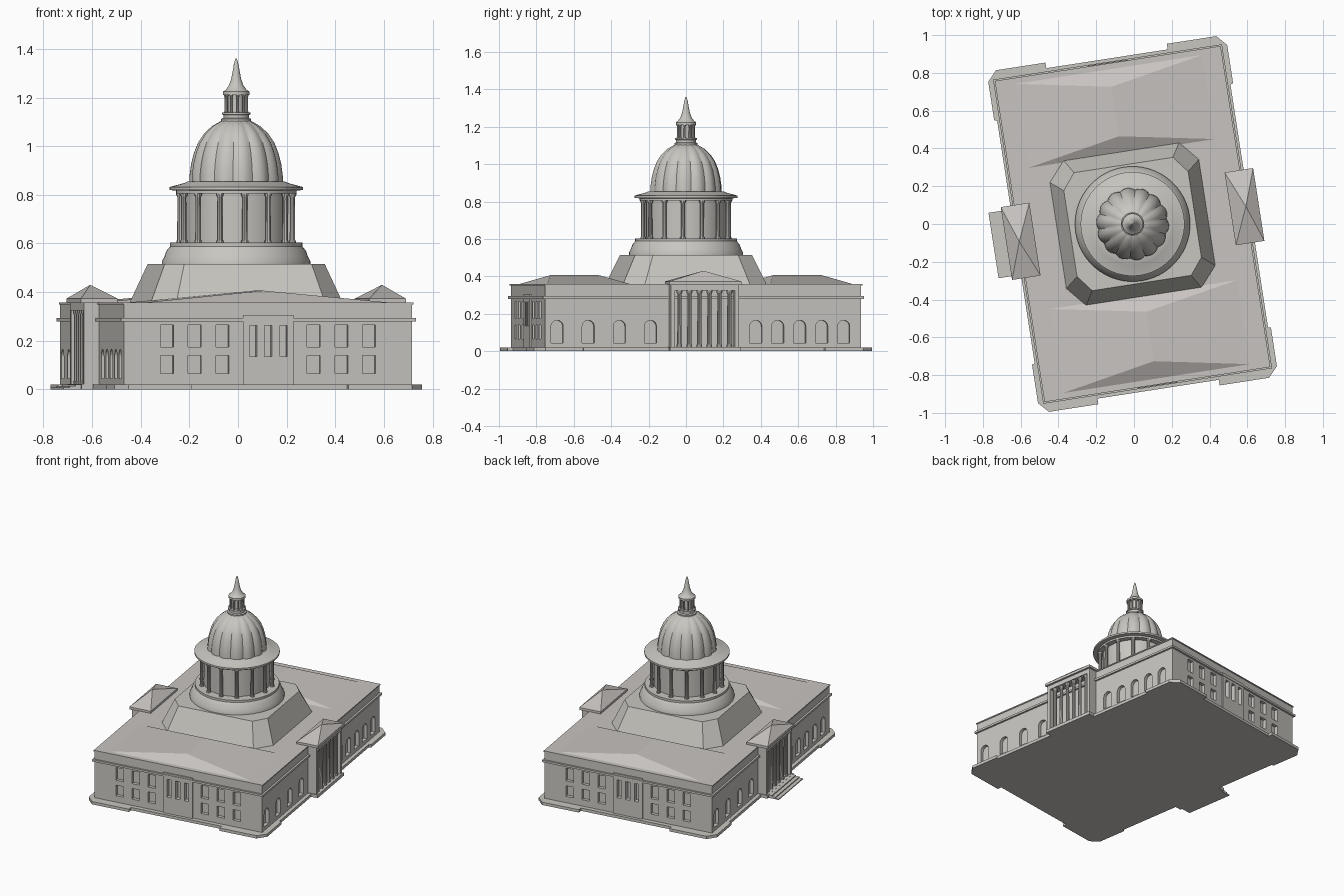
import bpy, bmesh, math
from mathutils import Matrix

if "Cube" in bpy.data.objects:
    bpy.data.objects.remove(bpy.data.objects["Cube"], do_unlink=True)

# The whole building stands slightly turned on its plot
TURN = Matrix.Translation((-0.0075, 0, 0)) @ Matrix.Rotation(math.radians(8.8), 4, 'Z')
HALF = Matrix.Rotation(math.pi, 4, 'Z')
SIDES = ((Matrix.Identity(4), "left"), (HALF, "right"))
ENDS = ((Matrix.Identity(4), "back"), (HALF, "front"))


def material(name, rgb):
    m = bpy.data.materials.new(name)
    m.use_nodes = True
    m.diffuse_color = (*rgb, 1)
    m.node_tree.nodes["Principled BSDF"].inputs["Base Color"].default_value = (*rgb, 1)
    return m


STONE = material("pale stone", (0.58, 0.565, 0.53))
ROOF = material("warm roof stone", (0.58, 0.55, 0.53))


def finish(name, bm, mat=STONE, smooth=False):
    bmesh.ops.recalc_face_normals(bm, faces=bm.faces)
    bm.transform(TURN)
    me = bpy.data.meshes.new(name)
    bm.to_mesh(me)
    bm.free()
    me.materials.append(mat)
    ob = bpy.data.objects.new(name, me)
    bpy.context.collection.objects.link(ob)
    if smooth:
        bpy.ops.object.select_all(action='DESELECT')
        ob.select_set(True)
        bpy.context.view_layer.objects.active = ob
        bpy.ops.object.shade_smooth_by_angle(angle=math.radians(32))
    return ob


def loft(bm, rings):
    """Skin a stack of equal point rings and cap both ends."""
    vs = [[bm.verts.new(p) for p in ring] for ring in rings]
    n = len(vs[0])
    for a, b in zip(vs, vs[1:]):
        for i in range(n):
            j = (i + 1) % n
            bm.faces.new((a[i], a[j], b[j], b[i]))
    bm.faces.new(vs[0][::-1])
    bm.faces.new(vs[-1])


def slab(bm, outline, z0, z1):
    loft(bm, [[(x, y, z) for x, y in outline] for z in (z0, z1)])


def rect(x0, x1, y0, y1):
    return [(x0, y0), (x1, y0), (x1, y1), (x0, y1)]


def box(bm, x0, x1, y0, y1, z0, z1, turn=None):
    part = bmesh.new()
    slab(part, rect(x0, x1, y0, y1), z0, z1)
    merge(bm, part, turn)


def merge(bm, part, turn=None):
    if turn is not None:
        part.transform(turn)
    me = bpy.data.meshes.new("scratch")
    part.to_mesh(me)
    part.free()
    bm.from_mesh(me)
    bpy.data.meshes.remove(me)


def mirror4(q):
    """Complete an outline from its +x +y quarter, running from +x to +y."""
    return (q + [(-x, y) for x, y in q[::-1]] + [(-x, -y) for x, y in q]
            + [(x, -y) for x, y in q[::-1]])


def lathe(bm, profile, n=56, lobes=0, cx=0, cy=0):
    rings = []
    for r, z in profile:
        ring = []
        for i in range(n):
            a = 2 * math.pi * i / n
            k = 1 - 0.06 * (1 - abs(math.sin(lobes * a / 2))) if lobes else 1
            ring.append((cx + r * k * math.cos(a), cy + r * k * math.sin(a), z))
        rings.append(ring)
    loft(bm, rings)


def colonnade(name, count, radius, r, z0, z1):
    bm = bmesh.new()
    for i in range(count):
        a = 2 * math.pi * (i + 0.5) / count
        x, y = radius * math.cos(a), radius * math.sin(a)
        lathe(bm, [(r * 1.3, z0), (r * 1.3, z0 + r), (r, z0 + r), (r * 0.9, z1 - r * 2),
                   (r * 1.4, z1 - r), (r * 1.4, z1)], 10, cx=x, cy=y)
    finish(name, bm, smooth=True)


# Plinth with corner pads
bm = bmesh.new()
slab(bm, mirror4([(0.625, 0.65), (0.64, 0.655), (0.64, 0.86), (0.59, 0.915),
                  (0.325, 0.915), (0.325, 0.885)]), 0, 0.02)
finish("plinth", bm)

# Window and arch cutters
cut = bmesh.new()
for turn, _ in ENDS:
    for s in (-1, 1):
        for x in (0.19, 0.305, 0.42):
            for z0, z1 in ((0.065, 0.14), (0.175, 0.265)):
                box(cut, s * x - 0.027, s * x + 0.027, 0.832, 0.9, z0, z1, turn)
    for x in (-0.063, 0, 0.063):
        box(cut, x - 0.015, x + 0.015, 0.832, 0.9, 0.135, 0.262, turn)
for turn, _ in SIDES:
    for count, first, last in ((5, 0.285, 0.76), (4, -0.285, -0.79)):
        for i in range(count):
            y = first + (last - first) * i / (count - 1)
            w, spring = 0.033, 0.132
            arch = [(y - w, 0.045), (y + w, 0.045)]
            arch += [(y + w * math.cos(t * math.pi / 10), spring + w * math.sin(t * math.pi / 10))
                     for t in range(11)]
            part = bmesh.new()
            loft(part, [[(x, u, z) for u, z in arch] for x in (0.577, 0.65)])
            merge(cut, part, turn)
cutter = finish("opening_cutter", cut)
cutter.hide_render = True


def carve(ob):
    mod = ob.modifiers.new("openings", 'BOOLEAN')
    mod.operation, mod.solver, mod.object = 'DIFFERENCE', 'EXACT', cutter
    dg = bpy.context.evaluated_depsgraph_get()
    me = bpy.data.meshes.new_from_object(ob.evaluated_get(dg))
    ob.modifiers.clear()
    ob.data = me


# Main block and its projecting end bays
bm = bmesh.new()
slab(bm, rect(-0.6, 0.6, -0.855, 0.855), 0.01, 0.355)
carve(finish("main_walls", bm))
for turn, side in ENDS:
    bm = bmesh.new()
    box(bm, -0.105, 0.105, 0.845, 0.864, 0.015, 0.305, turn)
    carve(finish(side + "_bay", bm))
bpy.data.objects.remove(cutter, do_unlink=True)

# Cornice band and flat roof
bm = bmesh.new()
slab(bm, rect(-0.613, 0.613, -0.868, 0.868), 0.28, 0.294)
finish("cornice", bm)
bm = bmesh.new()
slab(bm, rect(-0.605, 0.605, -0.86, 0.86), 0.35, 0.358)
finish("flat_roof", bm, ROOF)

# Low hipped roofs over both ends
for turn, side in ENDS:
    bm = bmesh.new()
    v = [bm.verts.new((x, y, 0.357)) for x, y in rect(-0.51, 0.51, 0.376, 0.83)]
    a, b = bm.verts.new((0, 0.47, 0.406)), bm.verts.new((0, 0.735, 0.406))
    for f in ((v[0], v[1], a), (v[1], v[2], b, a), (v[2], v[3], b), (v[3], v[0], a, b), v[::-1]):
        bm.faces.new(f)
    bm.transform(turn)
    finish(side + "_hip_roof", bm, ROOF)

# Side porches
for turn, side in SIDES:
    bm = bmesh.new()
    box(bm, 0.58, 0.672, -0.19, 0.19, 0, 0.022, turn)
    for s in (-1, 1):
        box(bm, 0.58, 0.662, s * 0.173 - 0.011, s * 0.173 + 0.011, 0.02, 0.33, turn)
    box(bm, 0.58, 0.662, -0.184, 0.184, 0.325, 0.358, turn)
    finish(side + "_porch_frame", bm)
    bm = bmesh.new()
    for i in range(6):
        part = bmesh.new()
        lathe(part, [(0.015, 0.02), (0.015, 0.035), (0.012, 0.035), (0.011, 0.305),
                     (0.016, 0.315), (0.016, 0.327)], 10, cx=0.642, cy=-0.135 + 0.054 * i)
        merge(bm, part, turn)
    finish(side + "_porch_columns", bm, smooth=True)
    bm = bmesh.new()
    base = rect(0.523, 0.676, -0.195, 0.195)
    slab(bm, base, 0.355, 0.373)
    apex = bm.verts.new((0.607, 0, 0.43))
    v = [bm.verts.new((x, y, 0.373)) for x, y in base]
    for i in range(4):
        bm.faces.new((v[i], v[(i + 1) % 4], apex))
    bm.transform(turn)
    finish(side + "_porch_roof", bm, ROOF)
bm = bmesh.new()
for x, z in ((-0.745, 0.007), (-0.72, 0.014), (-0.695, 0.021)):
    box(bm, x, -0.6, -0.175, 0.175, 0, z)
finish("entrance_steps", bm)

# Chamfered pedestal under the dome
bm = bmesh.new()
low = mirror4([(0.4, 0.285), (0.31, 0.39)])
high = mirror4([(0.333, 0.23), (0.265, 0.316)])
loft(bm, [[(x, y, 0.355) for x, y in low], [(x, y, 0.515) for x, y in high]])
finish("dome_pedestal", bm)

# Round base, drum and gallery
bm = bmesh.new()
lathe(bm, [(0.305, 0.51), (0.305, 0.528), (0.296, 0.545), (0.287, 0.57), (0.272, 0.588),
           (0.272, 0.603)])
finish("drum_base", bm, smooth=True)
bm = bmesh.new()
lathe(bm, [(0.212, 0.6), (0.212, 0.82)])
finish("drum", bm, smooth=True)
colonnade("drum_columns", 14, 0.232, 0.0115, 0.6, 0.812)
bm = bmesh.new()
lathe(bm, [(0.248, 0.805), (0.248, 0.817), (0.275, 0.82), (0.275, 0.832), (0.215, 0.848),
           (0.2, 0.855)])
finish("gallery_cornice", bm, smooth=True)

# Ribbed dome
bm = bmesh.new()
lathe(bm, [(0.193, 0.845), (0.192, 0.88), (0.186, 0.925), (0.175, 0.97), (0.157, 1.015),
           (0.132, 1.052), (0.1, 1.082), (0.06, 1.105)], 84, lobes=14)
finish("dome", bm, smooth=True)

# Lantern and spire
bm = bmesh.new()
lathe(bm, [(0.062, 1.098), (0.062, 1.112), (0.053, 1.116), (0.053, 1.128), (0.058, 1.131),
           (0.058, 1.139), (0.033, 1.139), (0.033, 1.212)], 32)
finish("lantern", bm, smooth=True)
colonnade("lantern_columns", 10, 0.044, 0.0055, 1.137, 1.213)
bm = bmesh.new()
lathe(bm, [(0.055, 1.21), (0.055, 1.224), (0.043, 1.232), (0.03, 1.25), (0.021, 1.275),
           (0.015, 1.305), (0.01, 1.335), (0.003, 1.36)], 24)
finish("spire", bm, smooth=True)
